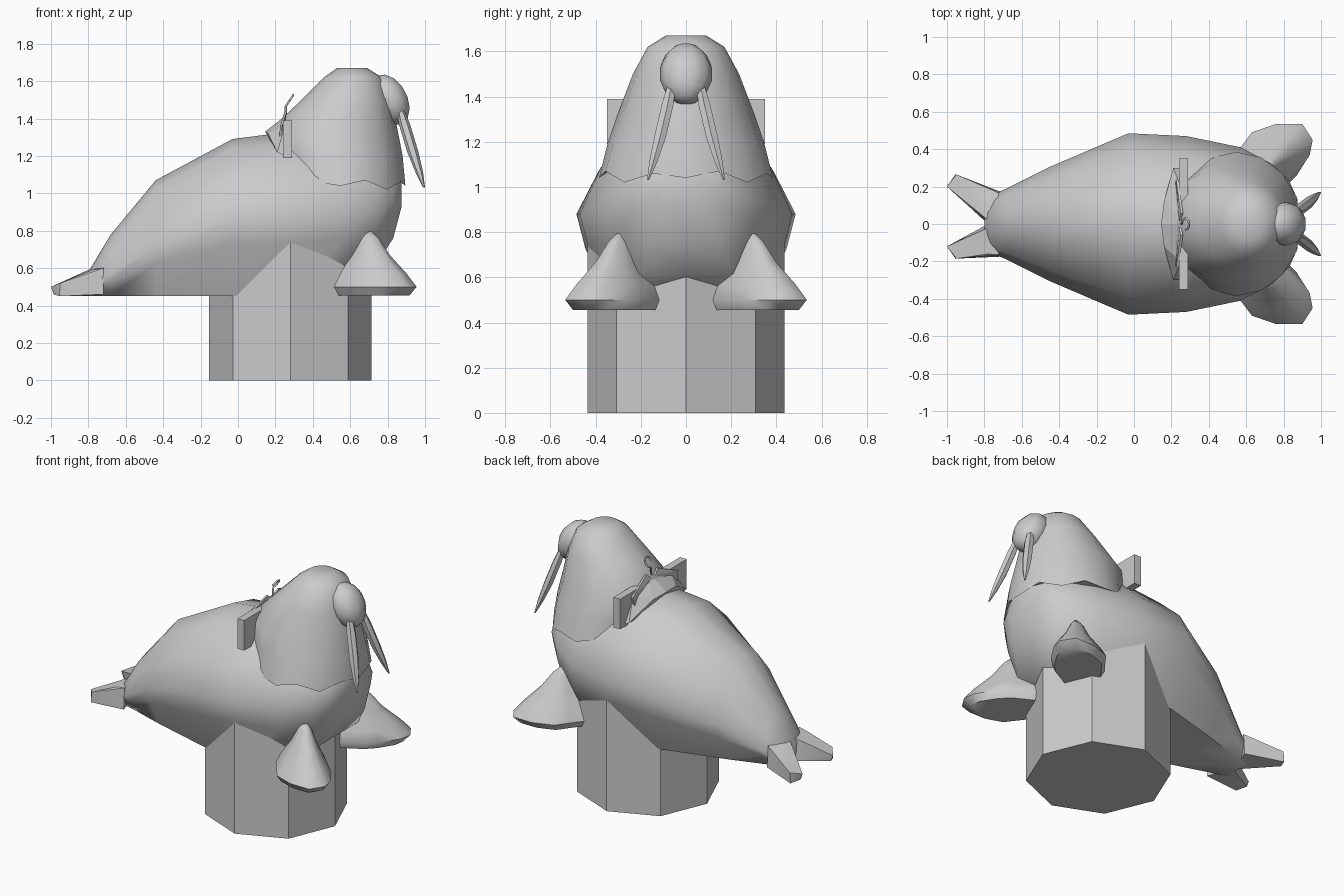
import bpy, bmesh, math
from mathutils import Vector, Matrix

cube = bpy.data.objects.get("Cube")
if cube:
    bpy.data.objects.remove(cube)

grey = bpy.data.materials.new("stone_grey")
grey.use_nodes = True
colour = (0.6, 0.6, 0.6, 1)
grey.diffuse_color = colour
grey.node_tree.nodes["Principled BSDF"].inputs["Base Color"].default_value = colour


def finish(name, bm, angle=None):
    bmesh.ops.recalc_face_normals(bm, faces=bm.faces)
    mesh = bpy.data.meshes.new(name)
    bm.to_mesh(mesh)
    bm.free()
    mesh.materials.append(grey)
    obj = bpy.data.objects.new(name, mesh)
    bpy.context.collection.objects.link(obj)
    if angle:
        bpy.ops.object.select_all(action='DESELECT')
        obj.select_set(True)
        bpy.context.view_layer.objects.active = obj
        bpy.ops.object.shade_smooth_by_angle(angle=math.radians(angle))
    return obj


def loft(name, rings, angle=None):
    bm = bmesh.new()
    loops = [[bm.verts.new(p) for p in ring] for ring in rings]
    for a, b in zip(loops, loops[1:]):
        for i in range(len(a)):
            j = (i + 1) % len(a)
            bm.faces.new((a[i], a[j], b[j], b[i]))
    bm.faces.new(loops[0])
    bm.faces.new(loops[-1])
    return finish(name, bm, angle)


def hull(name, points, angle=None):
    bm = bmesh.new()
    for p in points:
        bm.verts.new(p)
    result = bmesh.ops.convex_hull(bm, input=bm.verts)
    bmesh.ops.delete(bm, geom=list({g for g in result["geom_interior"]}), context='VERTS')
    return finish(name, bm, angle)


def box(name, lo, hi):
    return hull(name, [(x, y, z) for x in (lo[0], hi[0])
                       for y in (lo[1], hi[1]) for z in (lo[2], hi[2])])


# Octagonal pedestal, sunk into the belly
loft("pedestal", [[(0.28 + 0.435 * math.cos(k * math.pi / 4),
                    0.435 * math.sin(k * math.pi / 4), z) for k in range(8)]
                  for z in (0, 0.77)])

# Body: rounded sections with a flat belly (x, bottom, middle, top, half width)
half = [(0, 1), (0.42, 0.87), (0.8, 0.46), (1, 0), (0.92, -0.35), (0.65, -1), (0, -1)]
outline = half + [(-y, t) for y, t in half[-2:0:-1]]
stations = [(-0.8, 0.45, 0.5, 0.58, 0.14), (-0.68, 0.45, 0.57, 0.78, 0.19),
            (-0.44, 0.45, 0.72, 1.07, 0.31), (-0.03, 0.45, 0.88, 1.29, 0.485),
            (0.28, 0.46, 0.88, 1.33, 0.47), (0.57, 0.5, 0.9, 1.3, 0.41),
            (0.74, 0.62, 0.94, 1.25, 0.32), (0.83, 0.76, 0.97, 1.18, 0.23),
            (0.875, 0.93, 1.0, 1.1, 0.13)]
loft("body", [[(x, w * y, m + t * ((top - m) if t > 0 else (m - bot)))
               for y, t in outline] for x, bot, m, top, w in stations], 60)

# Head and neck: upright rings (z, back x, front x, half width), ragged lower rim
head_rings = [(1.04, 0.2, 0.895, 0.385), (1.2, 0.19, 0.88, 0.345),
              (1.33, 0.16, 0.855, 0.3), (1.5, 0.34, 0.82, 0.235),
              (1.62, 0.46, 0.77, 0.17), (1.67, 0.53, 0.69, 0.09)]
rings = []
for n, (z, back, front, w) in enumerate(head_rings):
    ring = []
    for k in range(16):
        a = k * math.pi / 8
        rag = (0, 0.03, -0.02, 0.02)[k % 4] if n == 0 else 0
        ring.append(((back + front) / 2 + (front - back) / 2 * math.cos(a),
                     w * math.sin(a), z + rag))
    rings.append(ring)
loft("head", rings, 60)

# Muzzle
bm = bmesh.new()
bmesh.ops.create_uvsphere(bm, u_segments=10, v_segments=7, radius=1,
                          matrix=Matrix.Translation((0.81, 0, 1.5))
                          @ Matrix.Rotation(math.radians(-28), 4, 'Y')
                          @ Matrix.Diagonal((0.1, 0.118, 0.145, 1)))
finish("muzzle", bm, 60)

# Paired tusks and front flippers
foot = [(0.47, 0.28), (0.57, 0.41), (0.63, 0.49), (0.76, 0.535), (0.9, 0.535),
        (0.955, 0.45), (0.94, 0.37), (0.87, 0.26), (0.8, 0.19), (0.65, 0.11)]
apex = (0.69, 0.28)
levels = [(0.455, 0.86), (0.5, 1), (0.57, 0.8), (0.67, 0.46), (0.76, 0.24), (0.795, 0.1)]
for side, s in (("left", 1), ("right", -1)):
    path = [((0.86, 0.06, 1.47), 0.018), ((0.89, 0.08, 1.37), 0.03),
            ((0.935, 0.115, 1.22), 0.03), ((0.97, 0.145, 1.11), 0.02),
            ((0.995, 0.168, 1.03), 0.005)]
    loft(side + "_tusk", [[(c[0] + r * math.cos(k * math.pi / 3),
                            s * (c[1] + r * math.sin(k * math.pi / 3)), c[2])
                           for k in range(6)] for c, r in path], 35)
    loft(side + "_front_flipper",
         [[(apex[0] + (x - apex[0]) * f, s * (apex[1] + (y - apex[1]) * f), z)
           for x, y in foot] for z, f in levels], 50)

# Splayed tail flippers, slightly uneven
for side, s, inner, outer in (("left", 1, 0.2, 0.265), ("right", -1, 0.12, 0.185)):
    hull(side + "_tail_flipper",
         [(-0.72, s * 0.175, 0.46), (-0.72, s * 0.165, 0.6), (-0.78, 0, 0.45),
          (-0.78, s * 0.02, 0.6), (-0.78, s * 0.16, 0.59), (-0.8, s * 0.165, 0.46),
          (-1, s * inner, 0.5), (-0.985, s * inner, 0.46), (-0.95, s * outer, 0.52),
          (-0.955, s * outer, 0.45)], 40)

# Cross bar through the back of the neck
box("neck_bar", (0.24, -0.35, 1.19), (0.29, 0.35, 1.39))

# Saddle wedge and ribbon behind the neck
hull("saddle", [(0.145, 0, 1.33), (0.32, 0, 1.2), (0.3, 0, 1.45)] +
     [(x, s * y, z) for s in (1, -1) for x, y, z in
      ((0.16, 0.12, 1.32), (0.21, 0.3, 1.22), (0.25, 0.3, 1.2), (0.25, 0.2, 1.36))])
for side, s in (("left", 1), ("right", -1)):
    hull(side + "_ribbon", [(x + d, s * y, z) for d in (0, 0.012) for x, y, z in
                            ((0.24, 0.02, 1.41), (0.22, 0.22, 1.29),
                             (0.225, 0.24, 1.36), (0.25, 0.06, 1.44))])

# Small hook standing on the ribbon
hook = []
for i in range(9):
    a = math.radians(-80 + i * 32)
    hook.append(Vector((0.275 + 0.02 * math.sin(a), 0.03 * math.cos(a),
                        1.495 + 0.03 * math.sin(a))))
hook.insert(0, Vector((0.255, 0, 1.41)))
curve = bpy.data.curves.new("hook", 'CURVE')
curve.dimensions = '3D'
curve.bevel_depth = 0.006
curve.bevel_resolution = 1
spline = curve.splines.new('POLY')
spline.points.add(len(hook) - 1)
for point, co in zip(spline.points, hook):
    point.co = (*co, 1)
curve.materials.append(grey)
bpy.context.collection.objects.link(bpy.data.objects.new("hook", curve))
